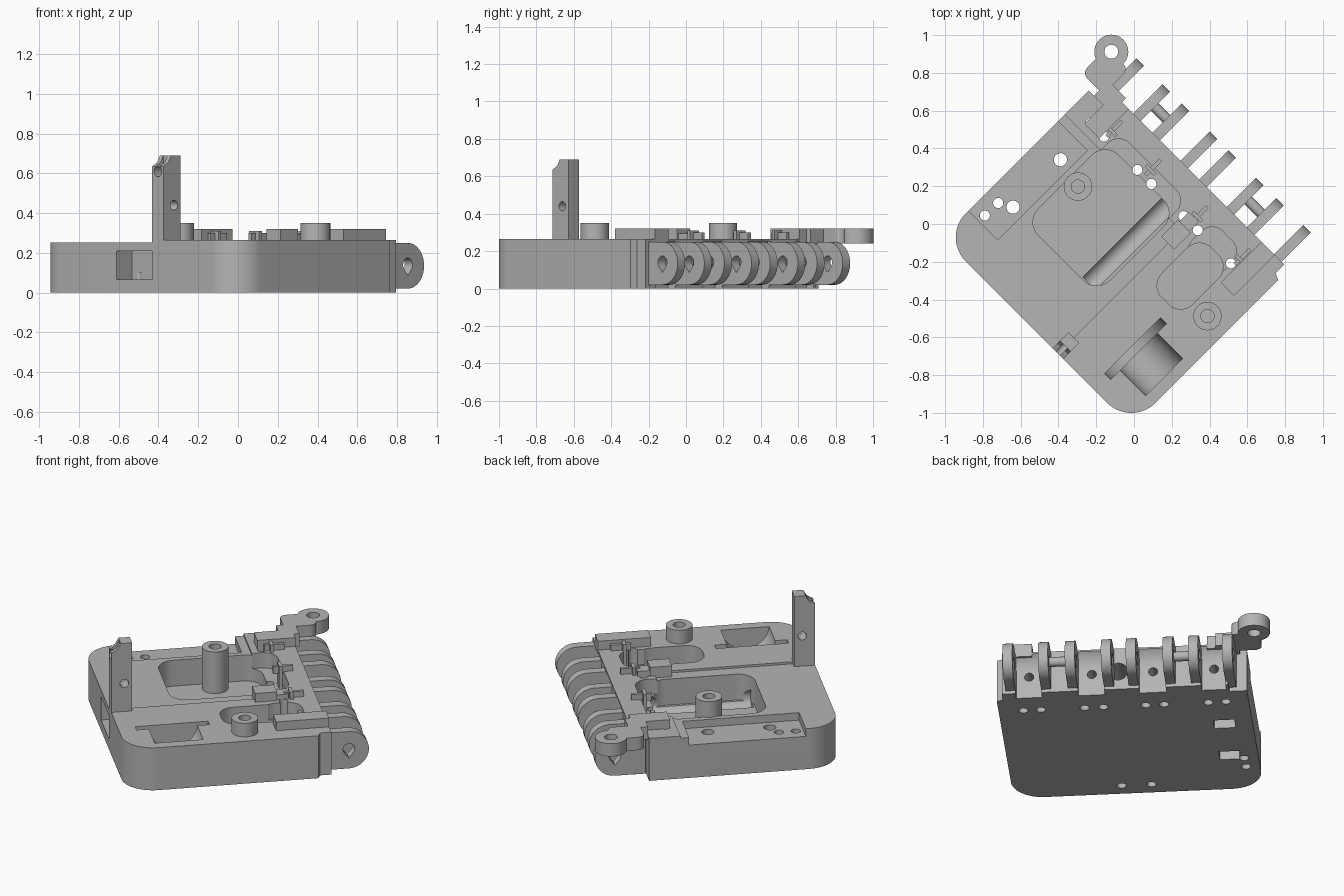
import bpy, bmesh, math
from mathutils import Matrix

if "Cube" in bpy.data.objects:
    bpy.data.objects.remove(bpy.data.objects["Cube"])

grey = bpy.data.materials.new("plain grey")
grey.use_nodes = True
grey.diffuse_color = (0.46, 0.46, 0.46, 1)
grey.node_tree.nodes["Principled BSDF"].inputs["Base Color"].default_value = grey.diffuse_color

TURN = Matrix.Rotation(math.radians(45), 4, "Z")  # the whole model stands diagonally
TOP = 0.265
HINGE_U, HINGE_Z = 0.515, 0.135


def add(name, bm):
    bmesh.ops.recalc_face_normals(bm, faces=bm.faces)
    mesh = bpy.data.meshes.new(name)
    bm.to_mesh(mesh)
    bm.free()
    mesh.transform(TURN)
    mesh.materials.append(grey)
    ob = bpy.data.objects.new(name, mesh)
    bpy.context.collection.objects.link(ob)
    return ob


def prism(name, pts, low, high, axis="z"):
    """Extrude a 2D outline: axis z takes (u, v) points, axis y takes (u, z) points."""
    bm = bmesh.new()
    place = (lambda a, b, h: (a, b, h)) if axis == "z" else (lambda a, b, h: (a, h, b))
    face = bm.faces.new([bm.verts.new(place(a, b, low)) for a, b in pts])
    new = bmesh.ops.extrude_face_region(bm, geom=[face])["geom"]
    move = place(0, 0, high - low)
    bmesh.ops.translate(bm, vec=move, verts=[v for v in new if isinstance(v, bmesh.types.BMVert)])
    return add(name, bm)


def box(name, u0, u1, v0, v1, z0, z1):
    return prism(name, [(u0, v0), (u1, v0), (u1, v1), (u0, v1)], z0, z1)


def arc(cu, cv, r, start, end, n):
    return [(cu + r * math.cos(math.radians(start + (end - start) * i / n)),
             cv + r * math.sin(math.radians(start + (end - start) * i / n))) for i in range(n + 1)]


def rounded(u0, u1, v0, v1, r):
    return (arc(u1 - r, v1 - r, r, 0, 90, 8) + arc(u0 + r, v1 - r, r, 90, 180, 8)
            + arc(u0 + r, v0 + r, r, 180, 270, 8) + arc(u1 - r, v0 + r, r, 270, 360, 8))


def circle(cu, cv, r, n=32):
    return arc(cu, cv, r, 0, 360 - 360 / n, n - 1)


def rod_u(name, u0, u1, v, z, r):
    """Cylinder lying along u."""
    bm = bmesh.new()
    bmesh.ops.create_cone(bm, cap_ends=True, segments=32, radius1=r, radius2=r, depth=u1 - u0,
                          matrix=Matrix.Translation(((u0 + u1) / 2, v, z)) @ Matrix.Rotation(math.pi / 2, 4, "Y"))
    return add(name, bm)


def cut(ob, cutters):
    for c in cutters:
        c.hide_render = True
        mod = ob.modifiers.new("cut", "BOOLEAN")
        mod.operation, mod.solver, mod.object = "DIFFERENCE", "EXACT", c
    dg = bpy.context.evaluated_depsgraph_get()
    mesh = bpy.data.meshes.new_from_object(ob.evaluated_get(dg))
    ob.modifiers.clear()
    ob.data = mesh
    for c in cutters:
        bpy.data.objects.remove(c)


# Housing: outer corners rounded, narrower step at the hinge edge
outline = ([(0.33, 0.67)] + arc(-0.59, 0.49, 0.18, 90, 180, 12) + arc(-0.59, -0.57, 0.18, 180, 270, 12)
           + [(0.33, -0.75), (0.345, -0.715), (0.41, -0.715), (0.41, 0.57), (0.33, 0.57)])
housing = prism("housing", outline, 0, TOP)

fingers = [0.583, 0.389, 0.244, 0.035, -0.106, -0.311, -0.463, -0.665]
HALF = 0.028
cutters = [
    box("top_step", -0.8, 0.15, -0.2, 0.7, 0.252, 0.4),
    box("edge_recess", -0.57, 0.1, 0.45, 0.7, 0.205, 0.4),
    prism("large_pocket", rounded(-0.4, 0.2, -0.12, 0.415, 0.1), 0.09, 0.4),
    prism("small_pocket", rounded(-0.17, 0.2, -0.52, -0.29, 0.09), 0.09, 0.4),
    prism("large_shelf", rounded(0.08, 0.285, -0.11, 0.4, 0.08), 0.17, 0.4),
    prism("small_shelf", rounded(0.08, 0.305, -0.51, -0.28, 0.08), 0.17, 0.4),
    rod_u("channel", -0.39, 0.5, -0.055, 0.115, 0.055),
    prism("coin_slot", circle(-0.46, 0.28, 0.21, 48), -0.495, -0.45, "y"),
    prism("coin_seat", circle(-0.46, 0.28, 0.14, 48), -0.686, -0.49, "y"),
    box("side_window", -0.9, -0.66, -0.162, 0.093, 0.065, 0.21),
]

# Vertical screw holes
for v in (0.54, 0.44, 0.19, 0.085, -0.156, -0.262, -0.51, -0.61):
    cutters.append(prism("hole", circle(0.215, v, 0.027, 16), -0.1, 0.5))
for u, v, r in ((-0.035, 0.516, 0.035), (-0.39, 0.516, 0.035), (-0.43, 0.587, 0.027), (-0.527, 0.59, 0.027)):
    cutters.append(prism("hole", circle(u, v, r, 20), -0.1, 0.5))
for u in (-0.035, -0.39):
    cutters.append(box("nut_pocket", u - 0.045, u + 0.045, 0.45, 0.57, -0.1, 0.08))
for v in (-0.13, 0.04):
    cutters.append(prism("hole", circle(-0.68, v, 0.027, 16), -0.1, 0.1))

# Knuckle clearances and pin holes in the wide gaps between fingers
for a, b in ((0, 1), (2, 3), (4, 5), (6, 7)):
    hi, lo = fingers[a] - HALF, fingers[b] + HALF
    mid = (hi + lo) / 2
    cutters.append(prism("clearance", circle(HINGE_U, HINGE_Z, 0.16, 40), lo, hi, "y"))
    cutters.append(box("lower_clearance", 0.355, 0.6, lo, hi, -0.1, HINGE_Z))
    cutters.append(rod_u("pin_hole", 0.26, 0.5, mid, HINGE_Z, 0.026))
cut(housing, cutters)

# Hinge fingers: round ends on short arms, with a teardrop pin hole pointing down
R = 0.115
finger_outline = arc(HINGE_U, HINGE_Z, R, -90, 90, 20) + [(0.34, HINGE_Z + R), (0.34, HINGE_Z - R)]
teardrop = arc(HINGE_U, HINGE_Z + 0.005, 0.034, -40, 220, 16) + [(HINGE_U, HINGE_Z - 0.05)]
for i, v in enumerate(fingers):
    f = prism(f"hinge_finger_{i + 1}", finger_outline, v - HALF, v + HALF, "y")
    cut(f, [prism("pin_bore", teardrop, v - 0.1, v + 0.1, "y")])
for i in (1, 5):
    prism("hinge_pin", circle(HINGE_U, HINGE_Z, 0.028, 16), fingers[i + 1] + HALF, fingers[i] - HALF, "y")

# Screw bosses
for name, v in (("large_pocket_boss", 0.35), ("side_boss", -0.62)):
    boss = prism(name, circle(-0.07, v, 0.075, 40), 0.085, 0.35)
    cut(boss, [prism("bore", circle(-0.07, v, 0.035, 24), 0.15, 0.5)])

# Raised guide blocks beside the hinge
box("rear_guide", 0.19, 0.41, 0.45, 0.56, 0.24, 0.32)
box("middle_guide", 0.055, 0.18, -0.247, -0.148, 0.24, 0.32)
box("middle_guide_step", 0.18, 0.25, -0.235, -0.16, 0.17, 0.295)
box("front_guide", 0.106, 0.41, -0.643, -0.544, 0.24, 0.32)

# Small cross-shaped pegs over the shelves
for v in (0.43, 0.14, -0.21, -0.53):
    box("peg_post", 0.255, 0.275, v - 0.035, v + 0.035, 0.165, 0.31)
    box("peg_bar", 0.225, 0.34, v - 0.01, v + 0.01, 0.255, 0.3)

# Mounting ear at the back corner
ear = prism("mounting_ear", rounded(0.37, 0.56, 0.6, 0.76, 0.04), 0.24, 0.32)
ear_eye = prism("mounting_ear_eye", circle(0.56, 0.73, 0.09, 40), 0.24, 0.32)
for part in (ear, ear_eye):
    cut(part, [prism("ear_bore", circle(0.56, 0.73, 0.037, 24), 0.1, 0.5)])
box("ear_bridge", 0.33, 0.44, 0.5, 0.63, 0.24, 0.32)

# Upright post with a notched tip and a cross hole
post = prism("post", [(-0.77, 0.2), (-0.65, 0.2), (-0.65, 0.69), (-0.715, 0.69), (-0.735, 0.655), (-0.77, 0.635)],
             -0.24, -0.16, "y")
cut(post, [prism("post_hole", circle(-0.695, 0.44, 0.025, 20), -0.4, 0.0, "y"),
           rod_u("tip_groove", -0.9, -0.715, -0.2, 0.61, 0.027),
           box("tip_slot", -0.9, -0.715, -0.215, -0.185, 0.61, 0.8)])

# Smooth curved walls, keep edges crisp
for ob in bpy.context.collection.objects:
    if ob.type == "MESH" and grey.name in ob.data.materials:
        ob.data.shade_smooth()
        ob.data.set_sharp_from_angle(angle=math.radians(30))
